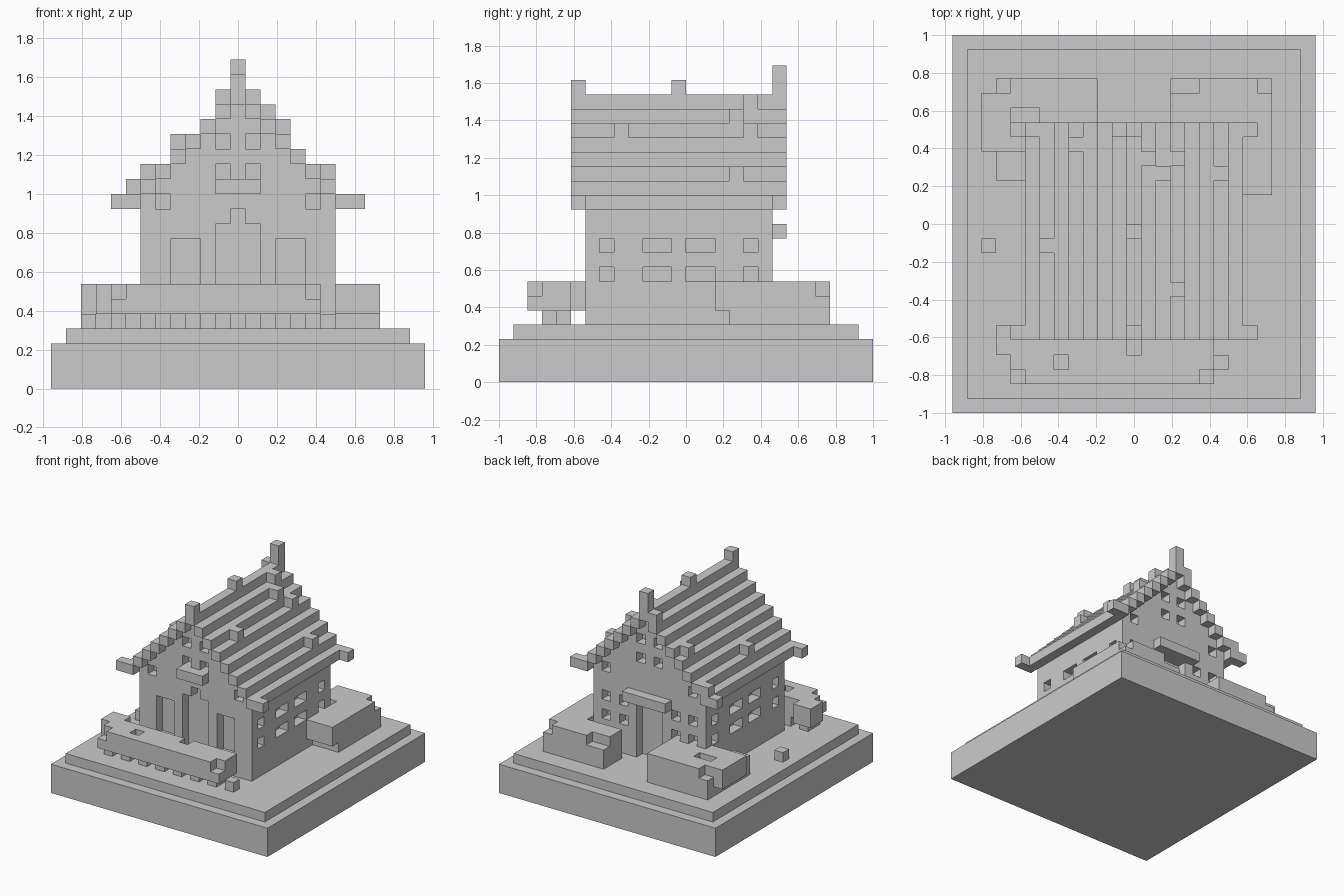
import bpy, bmesh

if "Cube" in bpy.data.objects:
    bpy.data.objects.remove(bpy.data.objects["Cube"])

U = 1 / 13  # size of one cube in the block grid


def cells(b):
    x0, x1, y0, y1, z0, z1 = b
    return {(x0 + i, y, z) for i in range(int(x1 - x0))
            for y in range(y0, y1) for z in range(z0, z1)}


def both(boxes):
    """Boxes plus their mirror images across x = 0."""
    return boxes + [(-b[1], -b[0]) + tuple(b[2:]) for b in boxes]


def part(name, add, cut=()):
    """Block solid: union of boxes minus cut boxes, outer skin only."""
    solid = set().union(*[cells(b) for b in add])
    for b in cut:
        solid -= cells(b)
    bm = bmesh.new()
    verts = {}

    def vert(p):
        if p not in verts:
            verts[p] = bm.verts.new([c * U for c in p])
        return verts[p]

    for c in solid:
        for axis in range(3):
            for side in (0, 1):
                n = list(c)
                n[axis] += 2 * side - 1
                if tuple(n) in solid:
                    continue
                a, b = (axis + 1) % 3, (axis + 2) % 3
                quad = []
                for da, db in ((0, 0), (1, 0), (1, 1), (0, 1)):
                    p = list(c)
                    p[axis] += side
                    p[a] += da
                    p[b] += db
                    quad.append(vert(tuple(p)))
                bm.faces.new(quad if side else quad[::-1])
    bmesh.ops.dissolve_limit(bm, angle_limit=0.01, verts=bm.verts, edges=bm.edges)
    me = bpy.data.meshes.new(name)
    bm.to_mesh(me)
    bm.free()
    bpy.context.collection.objects.link(bpy.data.objects.new(name, me))


# Stepped base
part("base", [(-12.5, 12.5, -13, 13, 0, 3)])
part("lawn", [(-11.5, 11.5, -12, 12, 3, 4)])

# House walls with stepped gables and recessed openings
walls = [(-6.5, 6.5, -7, 6, 4, 13)]
walls += [(-6.5 + i, 6.5 - i, -7, 6, 12 + i, 13 + i) for i in range(1, 7)]
openings = [(-1.5, 1.5, -7, -6, 4, 11), (-0.5, 0.5, -7, -6, 11, 12),
            (-1.5, 1.5, 5, 6, 4, 10)]
openings += both([(2.5, 4.5, -7, -6, 6, 10)])
for y in (-7, 5):
    openings += both([(4.5, 5.5, y, y + 1, 12, 13)])
    openings += both([(0.5, 1.5, y, y + 1, z, z + 1) for z in (14, 16)])
for z in (7, 9):
    openings += both([(5.5, 6.5, a, b, z, z + 1)
                      for a, b in ((-6, -5), (-3, -1), (0, 2), (4, 5))])
    openings += both([(x, x + 1, 5, 6, z, z + 1) for x in (2.5, 4.5)])
part("house_walls", walls, openings)
part("front_balcony", [(-1.5, 1.5, -8, -7, 13, 14)])
part("back_door_awning", [(-2.5, 2.5, 6, 7, 10, 11)])

# Stepped roof, eave corners, loose shingles and ridge ornaments
roof = both([(6.5 - i, 7.5 - i, -8, 7, 12 + i, 13 + i) for i in range(7)])
roof += [(-0.5, 0.5, -8, 7, 19, 20)]
roof += both([(7.5, 8.5, y, y + 1, 12, 13) for y in (-8, 6)])
shingles = [(5.5, 3, 14), (2.5, -5, 17), (2.5, 4, 17), (1.5, 3, 18), (0.5, 4, 19),
            (-7.5, 6, 13), (-6.5, -2, 14), (-4.5, 5, 16), (-1.5, 6, 19)]
roof += [(x, x + 1, y, y + 1, z, z + 1) for x, y, z in shingles]
roof += [(-0.5, 0.5, -8, -7, 20, 21), (-0.5, 0.5, -1, 0, 20, 21), (-0.5, 0.5, 6, 7, 20, 22)]
part("roof", roof)

# Front hedge raised on short stems
part("front_hedge",
     [(-8.5, 5.5, -11, -8, 5, 7), (-9.5, -7.5, -9, -7, 5, 7)]
     + [(x - 0.5, x + 0.5, -10, -8, 4, 5) for x in range(-8, 5, 2)],
     [(-8.5, -7.5, -11, -10, 6, 7), (4.5, 5.5, -11, -10, 6, 7),
      (-5.5, -4.5, -10, -9, 6, 7), (-0.5, 0.5, -9, -8, 6, 7)])

# Back hedges wrapping the house corners
part("back_right_hedge",
     [(6.5, 9.5, 3, 10, 4, 7), (6.5, 9.5, 2, 3, 5, 7), (2.5, 6.5, 7, 10, 4, 7)],
     [(2.5, 4.5, 9, 10, 6, 7), (8.5, 9.5, 9, 10, 6, 7)])
part("back_left_hedge",
     [(-9.5, -6.5, 5, 10, 4, 7), (-6.5, -2.5, 6, 10, 4, 7),
      (-10.5, -9.5, 5, 9, 5, 7), (-9.5, -7.5, 3, 5, 4, 6)],
     [(-9.5, -8.5, 9, 10, 6, 7), (-8.5, -6.5, 7, 8, 6, 7)])

# Loose stones
part("left_stone", [(-10.5, -9.5, -2, -1, 4, 5)])
part("front_stone", [(5.5, 6.5, -10, -9, 4, 5)])
